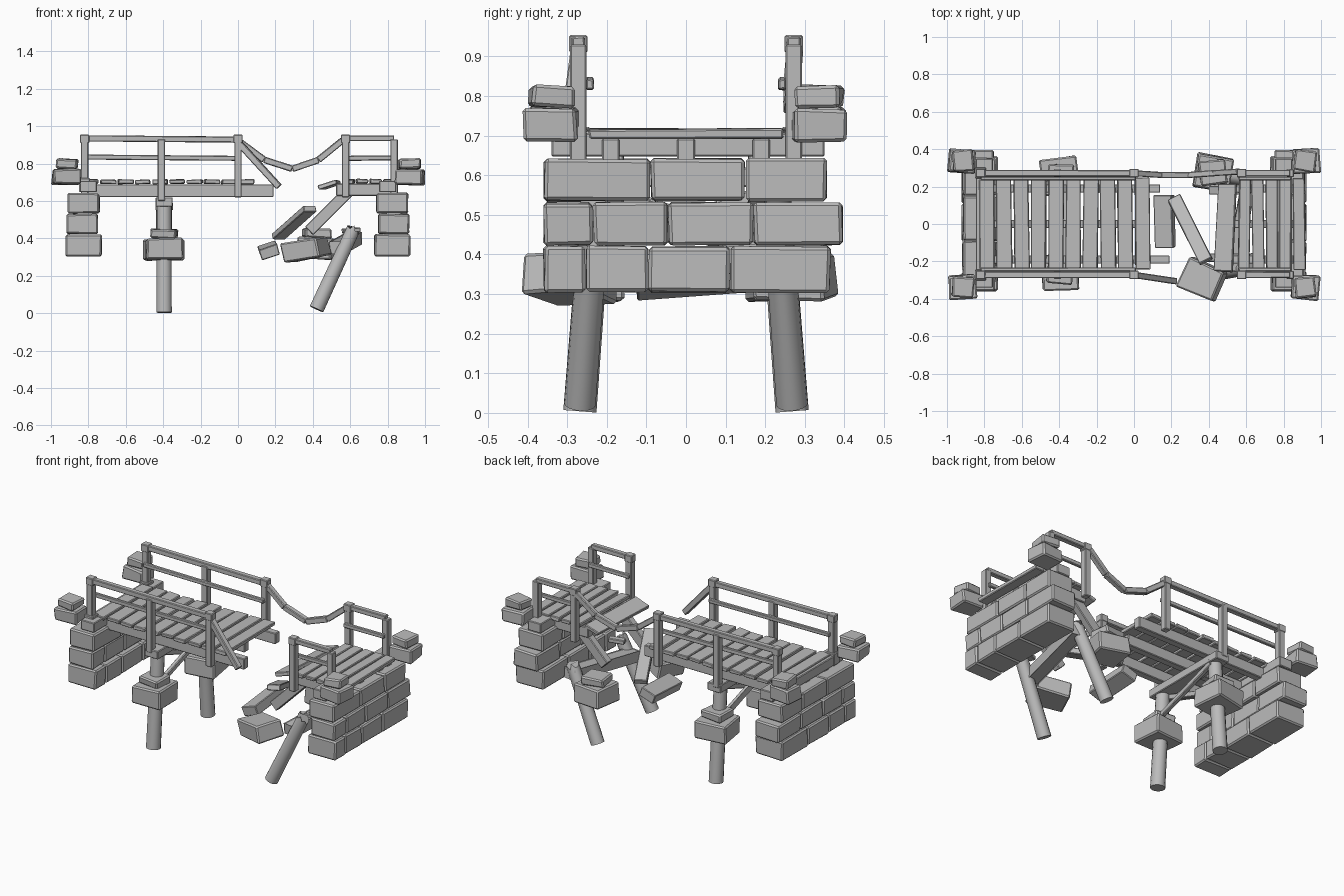
import bpy, bmesh, math, random
from mathutils import Vector, Matrix, Euler

if "Cube" in bpy.data.objects:
    bpy.data.objects.remove(bpy.data.objects["Cube"])

random.seed(4)
mat = bpy.data.materials.new("plain grey")
mat.diffuse_color = (0.5, 0.5, 0.5, 1)
mat.use_nodes = True
mat.node_tree.nodes["Principled BSDF"].inputs["Base Color"].default_value = mat.diffuse_color


def finish(name, bm, bevel=0.0):
    if bevel:
        bmesh.ops.bevel(bm, geom=bm.edges[:], offset=bevel, segments=1, affect='EDGES')
    bmesh.ops.recalc_face_normals(bm, faces=bm.faces[:])
    me = bpy.data.meshes.new(name)
    bm.to_mesh(me)
    bm.free()
    me.materials.append(mat)
    ob = bpy.data.objects.new(name, me)
    bpy.context.collection.objects.link(ob)
    return ob


def block(name, c, size, rot=(0, 0, 0), jitter=0.0, bevel=0.004):
    """Box at c, rotated in degrees, with slightly uneven corners."""
    bm = bmesh.new()
    bmesh.ops.create_cube(bm, size=1)
    for v in bm.verts:
        v.co = Vector(a * b for a, b in zip(v.co, size))
        v.co += Vector(random.uniform(-jitter, jitter) for _ in range(3))
    e = Euler([math.radians(a) for a in rot]).to_matrix().to_4x4()
    bm.transform(Matrix.Translation(c) @ e)
    return finish(name, bm, bevel)


def stone(name, c, size, rot=(0, 0, 0), jitter=0.006):
    return block(name, c, size, rot, jitter, 0.008)


def bar(name, p, q, w, h, bevel=0.004):
    """Timber from p to q, w wide and h high."""
    p, q = Vector(p), Vector(q)
    d = q - p
    r = d.to_track_quat('X', 'Z').to_euler()
    return block(name, (p + q) / 2, (d.length, w, h), [math.degrees(a) for a in r], 0.001, bevel)


def log(name, p, q, r, tip=0.0):
    """Round pile from p to q; tip adds a jagged broken end."""
    p, q = Vector(p), Vector(q)
    d = q - p
    bm = bmesh.new()
    bmesh.ops.create_cone(bm, cap_ends=True, segments=14, radius1=r, radius2=r * 0.93, depth=d.length)
    for v in bm.verts:
        if v.co.z > 0:
            v.co.z += random.uniform(-tip, tip)
    m = d.to_track_quat('Z', 'Y').to_matrix().to_4x4()
    bm.transform(Matrix.Translation((p + q) / 2) @ m)
    ob = finish(name, bm)
    for f in ob.data.polygons:
        f.use_smooth = len(f.vertices) == 4
    for e in ob.data.edges:
        a, b = (ob.data.vertices[i].co for i in e.vertices)
        e.use_edge_sharp = abs((a - b).normalized().dot(d.normalized())) < 0.9
    return ob


# stone abutments: rows of (z low, z high, x inner, x outer, joints along y)
rows = [(0.305, 0.42, 0.73, 0.92, (-0.36, -0.255, -0.095, 0.11, 0.365)),
        (0.425, 0.53, 0.75, 0.915, (-0.36, -0.235, -0.045, 0.17, 0.395)),
        (0.535, 0.642, 0.74, 0.91, (-0.36, -0.09, 0.15, 0.355))]
for side, s in (("left", -1), ("right", 1)):
    for z0, z1, x0, x1, ys in rows:
        for a, b in zip(ys, ys[1:]):
            stone(side + "_wall_stone", (s * (x0 + x1) / 2, (a + b) / 2, (z0 + z1) / 2),
                  (x1 - x0, b - a - 0.003, z1 - z0), jitter=0.003)
    # sill beam on the wall, corner stones above
    block(side + "_sill_beam", (s * 0.80, 0.005, 0.677), (0.09, 0.69, 0.06))
    for t in (-1, 1):
        stone(side + "_corner_stone", (s * 0.918, t * 0.338, 0.728), (0.145, 0.13, 0.08), (0, 0, s * t * 5))
        stone(side + "_corner_top_stone", (s * 0.915, t * 0.338, 0.798), (0.11, 0.11, 0.055), (0, 0, -s * t * 6))

# deck stringers, broken at the gap
for y, xe in ((-0.19, 0.19), (0.19, 0.14), (0, 0.06)):
    block("left_stringer", ((xe - 0.84) / 2, y, 0.655), (xe + 0.84, 0.045, 0.068))
    block("right_stringer", (0.69, y, 0.66), (0.33, 0.045, 0.065))

# deck planks
for i in range(10):
    x = -0.787 + i * 0.0925
    block("left_deck_plank", (x, random.uniform(-0.008, 0.008), 0.703), (0.08, 0.49, 0.024),
          (0, random.uniform(-2.5, 2.5), random.uniform(-1, 1)), 0.003)
for i in range(5):
    block("right_deck_plank", (0.59 + i * 0.073, 0, 0.705), (0.062, 0.49, 0.024),
          (0, random.uniform(-2, 2), random.uniform(-1, 1)), 0.003)
block("tipped_deck_plank", (0.49, -0.02, 0.685), (0.10, 0.47, 0.024), (0, -18, -3), 0.004)

# railings on both sides
for t in (-1, 1):
    y = t * 0.272
    for x in (-0.82, -0.41, 0.0, 0.575, 0.835):
        low = 0.60 if x == -0.41 else 0.62
        block("railing_post", (x, y, (low + 0.93) / 2), (0.04, 0.042, 0.93 - low))
    for x in (-0.82, 0.0, 0.575):
        block("post_cap", (x, y, 0.932), (0.05, 0.046, 0.045))
    block("post_foot", (-0.82, y, 0.685), (0.06, 0.06, 0.075))
    bar("left_top_rail", (-0.83, y, 0.935), (0.01, y, 0.928), 0.034, 0.032)
    bar("right_top_rail", (0.56, y, 0.935), (0.835, y, 0.935), 0.034, 0.03)
    ym = t * 0.243
    bar("left_middle_rail", (-0.82, ym, 0.835), (0.01, ym, 0.828), 0.02, 0.026)
    bar("right_middle_rail", (0.56, ym, 0.828), (0.84, ym, 0.83), 0.02, 0.026)

# sagging rail across the gap at the back, snapped rail at the front
sag = [(0, 0.272, 0.925), (0.14, 0.262, 0.82), (0.29, 0.262, 0.772), (0.43, 0.272, 0.82), (0.56, 0.28, 0.925)]
for a, b in zip(sag, sag[1:]):
    bar("sagging_rail", a, b, 0.032, 0.034)
bar("snapped_rail", (0.0, -0.272, 0.915), (0.22, -0.305, 0.675), 0.034, 0.036)

# standing pier with cap beam, cross braces and stone collars
for t in (-1, 1):
    log("left_pier_post", (-0.395, t * 0.268, 0.004), (-0.395, t * 0.222, 0.60), 0.042)
    stone("pier_collar_stone", (-0.395, t * 0.257, 0.342), (0.20, 0.19, 0.115), (0, 0, 8 if t > 0 else 3))
    stone("pier_collar_top_stone", (-0.395, t * 0.255, 0.425), (0.14, 0.13, 0.05), (0, 0, -5))
    bar("pier_brace", (-0.395 + t * 0.03, -t * 0.24, 0.41), (-0.395 + t * 0.03, t * 0.23, 0.57), 0.026, 0.032)
block("pier_cap_beam", (-0.395, 0, 0.595), (0.09, 0.58, 0.05))

# collapsed pier
for t in (-1, 1):
    log("leaning_pier_post", (0.42, t * 0.268, 0.022), (0.615, t * 0.235, 0.445), 0.04, 0.025)
    x = 0.38 if t < 0 else 0.42
    bar("hanging_stringer", (x, t * 0.18, x + 0.06), (0.60, t * 0.18, 0.66), 0.045, 0.062)
bar("fallen_cap_beam", (0.62, 0.26, 0.40), (0.53, -0.25, 0.35), 0.08, 0.06)
stone("shifted_collar_stone", (0.425, 0.275, 0.345), (0.19, 0.18, 0.11), (0, 4, -10))
stone("shifted_collar_top_stone", (0.42, 0.275, 0.427), (0.14, 0.13, 0.05), (0, 3, 8))
stone("fallen_stone", (0.365, -0.295, 0.34), (0.21, 0.17, 0.105), (4, -9, -24))

# loose fallen planks and a splinter
block("fallen_plank", (0.165, 0.015, 0.335), (0.10, 0.28, 0.06), (4, -18, 0), 0.004)
bar("tilted_plank", (0.215, 0.14, 0.41), (0.385, -0.20, 0.56), 0.075, 0.035)
bar("splinter", (0.56, -0.2, 0.44), (0.65, -0.17, 0.445), 0.04, 0.025)
